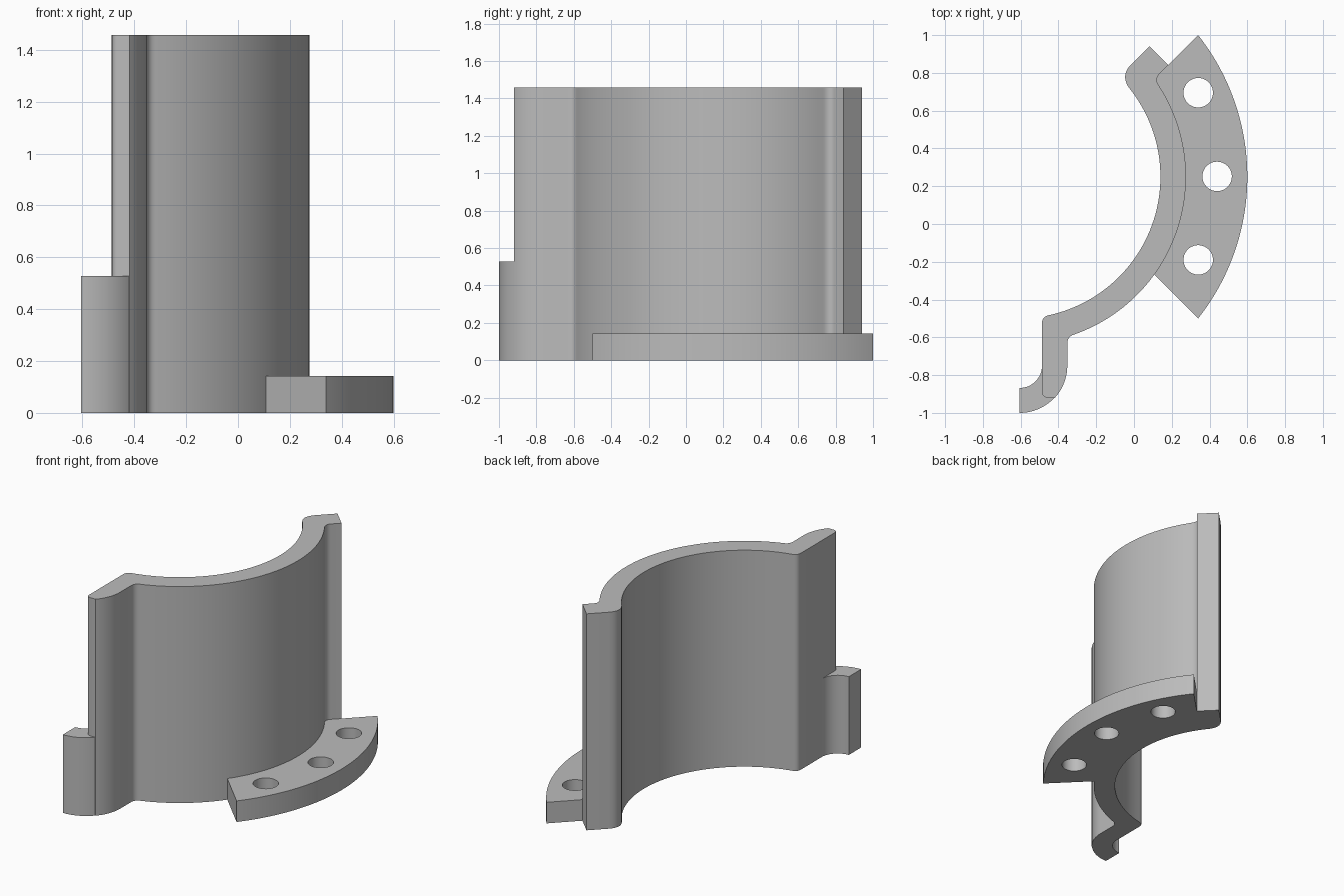
import bpy, bmesh
from math import sin, cos, radians
from mathutils import Vector

if "Cube" in bpy.data.objects:
    bpy.data.objects.remove(bpy.data.objects["Cube"], do_unlink=True)

grey = bpy.data.materials.new("plain grey")
grey.use_nodes = True
grey.diffuse_color = (0.5, 0.5, 0.5, 1)
grey.node_tree.nodes["Principled BSDF"].inputs["Base Color"].default_value = (0.5, 0.5, 0.5, 1)

AXIS = (-0.61, 0.25)     # shared centre of the curved wall and flange
FOOT = (-0.605, -0.75)   # centre of the hooked foot
HEIGHT, FOOT_TOP, FLANGE_TOP = 1.458, 0.527, 0.142


def arc(centre, r, start, end, steps=32):
    angles = [radians(start + (end - start) * i / steps) for i in range(steps + 1)]
    return [(centre[0] + r * cos(a), centre[1] + r * sin(a)) for a in angles]


def bend(p, corner, q, steps=8):
    """Rounded corner from p to q."""
    p, c, q = Vector(p), Vector(corner), Vector(q)
    ts = [i / steps for i in range(1, steps + 1)]
    return [tuple(p * (1 - t) ** 2 + c * 2 * t * (1 - t) + q * t * t) for t in ts]


def prism(name, outline, bottom, top):
    bm = bmesh.new()
    base = bm.faces.new([bm.verts.new((x, y, bottom)) for x, y in outline])
    ext = bmesh.ops.extrude_face_region(bm, geom=[base])
    moved = [v for v in ext["geom"] if isinstance(v, bmesh.types.BMVert)]
    bmesh.ops.translate(bm, verts=moved, vec=(0, 0, top - bottom))
    bmesh.ops.recalc_face_normals(bm, faces=bm.faces)
    mesh = bpy.data.meshes.new(name)
    bm.to_mesh(mesh)
    bm.free()
    mesh.materials.append(grey)
    obj = bpy.data.objects.new(name, mesh)
    bpy.context.collection.objects.link(obj)
    return obj


def activate(obj):
    bpy.ops.object.select_all(action="DESELECT")
    obj.select_set(True)
    bpy.context.view_layer.objects.active = obj


# Curved wall with an angled tab at the back and a straight leg at the front
inner = arc(AXIS, 0.75, -77.7, 37.4, 48)
outer = arc(AXIS, 0.885, 33, -70.9, 48)
wall = inner + bend(inner[-1], (-0.08, 0.78), (-0.015, 0.845))
wall += [(0.082, 0.942), (0.182, 0.842), (0.135, 0.795)]
wall += bend((0.135, 0.795), (0.108, 0.768), outer[0])
wall += outer[1:] + bend(outer[-1], (-0.353, -0.597), (-0.353, -0.635))
wall += arc(FOOT, 0.252, 0, -42, 12)
wall += [(-0.455, -0.919)] + bend((-0.455, -0.919), (-0.487, -0.919), (-0.487, -0.885))
wall += [(-0.487, -0.525)] + bend((-0.487, -0.525), (-0.487, -0.49), inner[0])[:-1]
wall_obj = prism("curved_wall", wall, 0, HEIGHT)

# Short hooked foot beside the leg
foot = arc(FOOT, 0.25, -90, -42, 14) + arc(FOOT, 0.118, 0, -90, 16)
foot_obj = prism("hooked_foot", foot, 0, FOOT_TOP)

# Low flange with three bolt holes
flange = arc(AXIS, 1.21, -38.3, 38.3, 48) + arc(AXIS, 0.875, 35.7, -35.7, 48)
flange_obj = prism("bolt_flange", flange, 0, FLANGE_TOP)
for centre in ((0.34, 0.695), (0.44, 0.252), (0.34, -0.19)):
    cutter = prism("hole_cutter", arc(centre, 0.078, 0, 360, 40)[:-1], -0.1, 0.3)
    cutter.hide_render = True
    cut = flange_obj.modifiers.new("hole", "BOOLEAN")
    cut.operation, cut.solver, cut.object = "DIFFERENCE", "EXACT", cutter
    activate(flange_obj)
    bpy.ops.object.modifier_apply(modifier=cut.name)
    bpy.data.objects.remove(cutter, do_unlink=True)

for obj in (wall_obj, foot_obj, flange_obj):
    activate(obj)
    bpy.ops.object.shade_smooth_by_angle(angle=radians(30))
